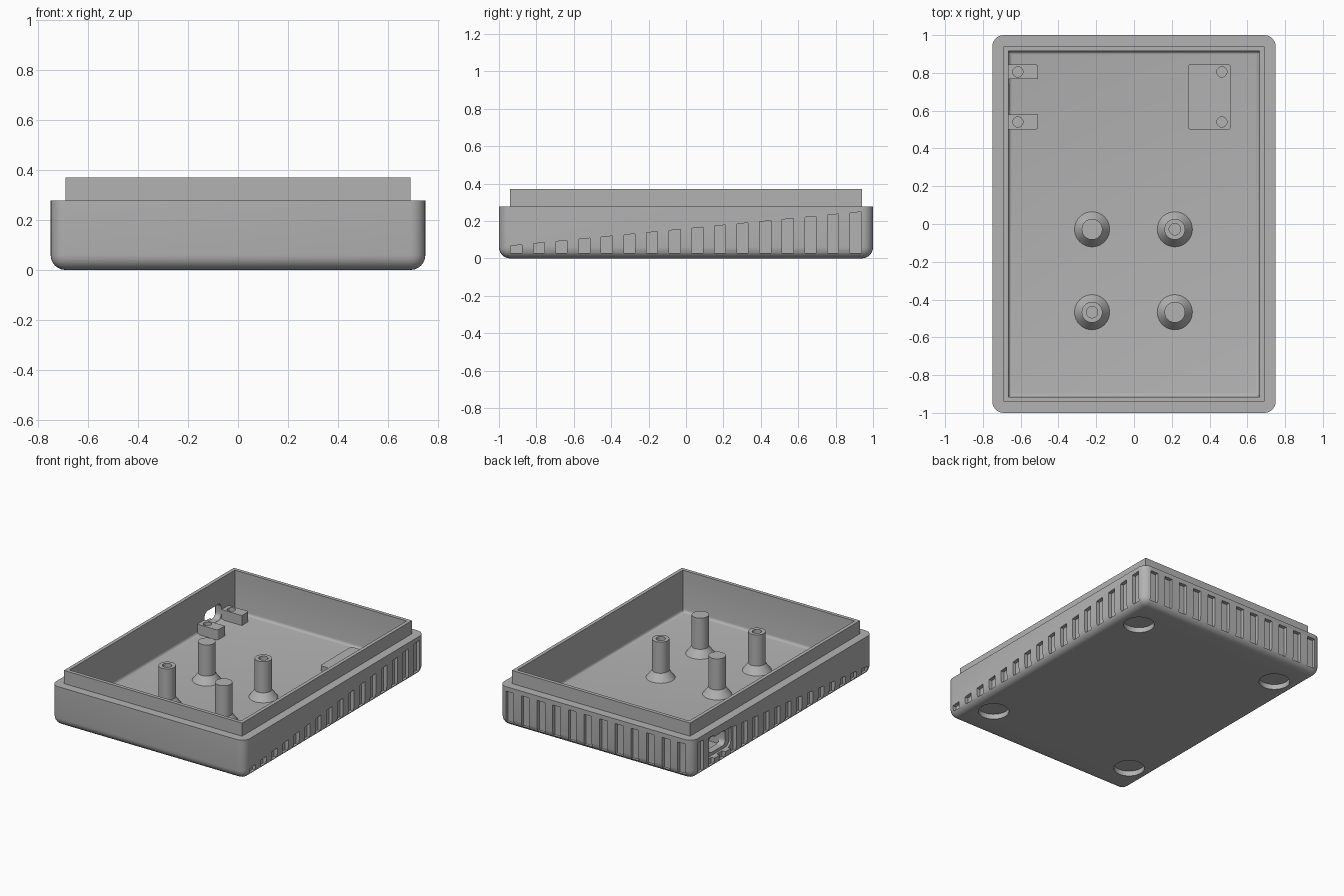
import bpy, bmesh, math
from mathutils import Vector

if "Cube" in bpy.data.objects:
    bpy.data.objects.remove(bpy.data.objects["Cube"])

grey = bpy.data.materials.new("case_grey")
grey.use_nodes = True
grey.diffuse_color = (0.45, 0.45, 0.45, 1)
grey.node_tree.nodes["Principled BSDF"].inputs["Base Color"].default_value = (0.45, 0.45, 0.45, 1)

# Main sizes
W, L, RIM, TOP, FLOOR = 0.75, 1.0, 0.278, 0.37, 0.08
PITCH, SLOT = 0.121, 0.03


def add_box(bm, lo, hi, radius=0, rounded=None, segments=6):
    """Box between two corners; edges picked by the rounded test are filleted."""
    lo, hi = Vector(lo), Vector(hi)
    verts = bmesh.ops.create_cube(bm, size=1)["verts"]
    for v in verts:
        v.co = (lo + hi) / 2 + v.co * (hi - lo)
    if rounded:
        edges = {e for v in verts for e in v.link_edges}
        picked = [e for e in edges if rounded(e.verts[0].co, e.verts[1].co)]
        bmesh.ops.bevel(bm, geom=picked, offset=radius, segments=segments,
                        profile=0.5, affect='EDGES')
    return verts


def finish(bm, name):
    bmesh.ops.recalc_face_normals(bm, faces=bm.faces)
    mesh = bpy.data.meshes.new(name)
    bm.to_mesh(mesh)
    bm.free()
    mesh.materials.append(grey)
    obj = bpy.data.objects.new(name, mesh)
    bpy.context.collection.objects.link(obj)
    return obj


def select(obj):
    bpy.ops.object.select_all(action='DESELECT')
    obj.select_set(True)
    bpy.context.view_layer.objects.active = obj


def combine(obj, tool, operation):
    """Apply a boolean and discard the tool."""
    tool.hide_render = True
    mod = obj.modifiers.new("cut", 'BOOLEAN')
    mod.operation, mod.object, mod.solver = operation, tool, 'EXACT'
    select(obj)
    bpy.ops.object.modifier_apply(modifier=mod.name)
    bpy.data.objects.remove(tool)


def smooth(obj):
    select(obj)
    bpy.ops.object.shade_smooth_by_angle(angle=math.radians(32))


def upright(a, b):
    return abs(a.z - b.z) > 1e-4


def along_x(a, b):
    return abs(a.x - b.x) > 1e-4


def cylinder(bm, x, y, z0, z1, r):
    made = bmesh.ops.create_cone(bm, cap_ends=True, segments=40, radius1=r, radius2=r, depth=z1 - z0)
    bmesh.ops.translate(bm, verts=made["verts"], vec=(x, y, (z0 + z1) / 2))


# Outer tray with rounded corners and underside
bm = bmesh.new()
add_box(bm, (-W, -L, 0), (W, L, RIM), 0.06,
        lambda a, b: upright(a, b) or max(a.z, b.z) < 0.01)
case = finish(bm, "case_body")

# Stepped lip
bm = bmesh.new()
add_box(bm, (-0.69, -0.94, 0.15), (0.69, 0.94, TOP))
combine(case, finish(bm, "lip"), 'UNION')

# Hollow interior with a small fillet round the floor
bm = bmesh.new()
add_box(bm, (-0.665, -0.915, FLOOR), (0.665, 0.915, 0.5), 0.02,
        lambda a, b: max(a.z, b.z) < 0.2, 4)
combine(case, finish(bm, "cavity"), 'DIFFERENCE')

# Side grooves growing taller toward the back
bm = bmesh.new()
for side in (-1, 1):
    for i in range(16):
        y = (i - 7.5) * PITCH
        x0, x1 = sorted((side * (W - 0.025), side * (W + 0.1)))
        for v in add_box(bm, (x0, y - SLOT, 0.03), (x1, y + SLOT, 0.1)):
            if v.co.z > 0.05:
                v.co.z = 0.158 + 0.097 * v.co.y
# Full height grooves across the back
for i in range(12):
    x = (i - 5.5) * PITCH
    add_box(bm, (x - SLOT, L - 0.025, 0.03), (x + SLOT, L + 0.1, 0.246))
combine(case, finish(bm, "grooves"), 'DIFFERENCE')

# Connector opening: outer recess, then the hole through the wall
for x1, y0, y1, z0, z1 in ((-0.71, 0.54, 0.81, 0.07, 0.22), (-0.62, 0.58, 0.765, 0.09, 0.2)):
    bm = bmesh.new()
    add_box(bm, (-0.85, y0, z0), (x1, y1, z1), 0.035, along_x)
    combine(case, finish(bm, "port"), 'DIFFERENCE')

# Round foot recesses underneath
bm = bmesh.new()
for x in (-0.575, 0.575):
    for y in (-0.735, 0.735):
        cylinder(bm, x, y, -0.1, 0.036, 0.1)
combine(case, finish(bm, "foot_recesses"), 'DIFFERENCE')
smooth(case)


# Screw blocks on the floor
def screw_block(name, lo, hi, holes, rounded):
    bm = bmesh.new()
    add_box(bm, lo, hi, 0.014, rounded, 4)
    block = finish(bm, name)
    bm = bmesh.new()
    for x, y in holes:
        cylinder(bm, x, y, FLOOR + 0.01, 0.3, 0.027)
    combine(block, finish(bm, "screw_holes"), 'DIFFERENCE')
    smooth(block)


screw_block("board_plate", (0.285, 0.5, 0.06), (0.513, 0.845, 0.115),
            ((0.465, 0.805), (0.465, 0.54)), upright)
for name, y0, y1, yh, outer in (("rear_port_bracket", 0.768, 0.845, 0.805, 1),
                                ("front_port_bracket", 0.5, 0.58, 0.54, -1)):
    screw_block(name, (-0.68, y0, 0.06), (-0.508, y1, 0.15), ((-0.615, yh),),
                lambda a, b: upright(a, b) and a.x > -0.6 and (a.y - yh) * outer > 0)


# Standoffs with flared bases, made by spinning a profile
def standoff(name, x, y, drilled):
    profile = [(0.093, FLOOR - 0.01), (0.093, FLOOR), (0.055, 0.132), (0.055, 0.35)]
    profile += [(0.03, 0.35), (0.03, 0.2), (0, 0.2)] if drilled else [(0, 0.35)]
    bm = bmesh.new()
    verts = [bm.verts.new((r, 0, z)) for r, z in profile]
    edges = [bm.edges.new(pair) for pair in zip(verts, verts[1:])]
    bmesh.ops.spin(bm, geom=verts + edges, cent=(0, 0, 0), axis=(0, 0, 1),
                   angle=2 * math.pi, steps=40)
    bmesh.ops.remove_doubles(bm, verts=bm.verts, dist=1e-4)
    bmesh.ops.holes_fill(bm, edges=[e for e in bm.edges if e.is_boundary], sides=0)
    post = finish(bm, name)
    post.location = (x, y, 0)
    smooth(post)


standoff("standoff_rear_right", -0.222, -0.028, False)
standoff("standoff_rear_left", 0.216, -0.028, True)
standoff("standoff_front_right", -0.222, -0.467, True)
standoff("standoff_front_left", 0.216, -0.467, False)
